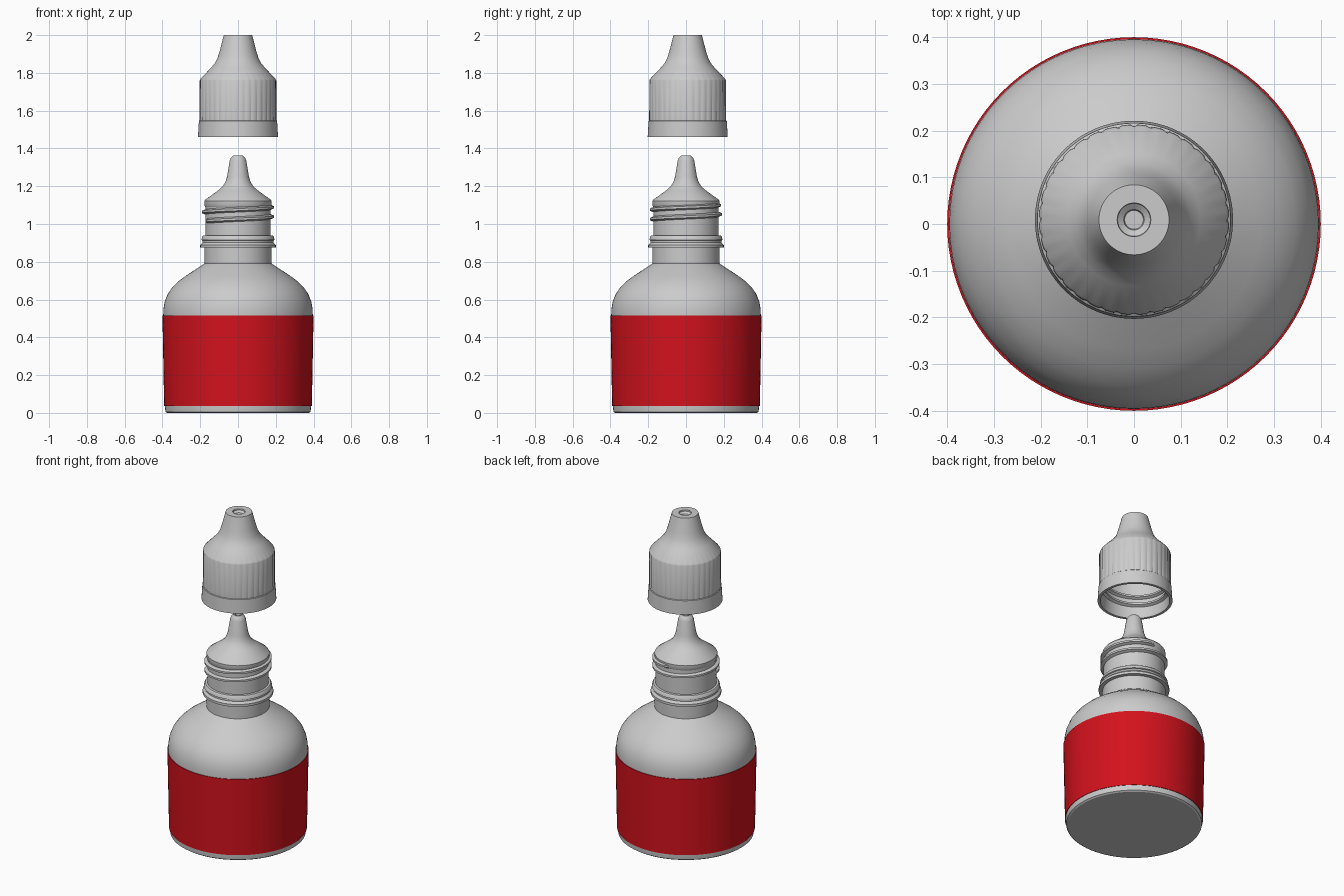
import bpy, bmesh
from math import sin, cos, pi, radians

if "Cube" in bpy.data.objects:
    bpy.data.objects.remove(bpy.data.objects["Cube"])


def finish(name, bm, y=0.0, color=None):
    bmesh.ops.recalc_face_normals(bm, faces=bm.faces)
    me = bpy.data.meshes.new(name)
    bm.to_mesh(me)
    bm.free()
    ob = bpy.data.objects.new(name, me)
    ob.location.y = y
    bpy.context.collection.objects.link(ob)
    if color:
        mat = bpy.data.materials.new(name + "_color")
        mat.diffuse_color = color
        mat.use_nodes = True
        mat.node_tree.nodes["Principled BSDF"].inputs["Base Color"].default_value = mat.diffuse_color
        me.materials.append(mat)
    bpy.ops.object.select_all(action='DESELECT')
    ob.select_set(True)
    bpy.context.view_layer.objects.active = ob
    bpy.ops.object.shade_smooth_by_angle(angle=radians(30))
    return ob


def lathe(name, profile, segs=96, closed=False, groove=None, **kw):
    """Revolve (r, z) points; groove = (zmin, zmax, every, depth) cuts vertical grip lines."""
    bm = bmesh.new()
    rings = []
    for r, z in profile:
        if r < 1e-6:
            rings.append([bm.verts.new((0, 0, z))] * segs)
            continue
        ring = []
        for i in range(segs):
            rr = r
            if groove and r > 0.195 and groove[0] <= z <= groove[1] and i % groove[2] == 0:
                rr -= groove[3]
            a = 2 * pi * i / segs
            ring.append(bm.verts.new((rr * cos(a), rr * sin(a), z)))
        rings.append(ring)
    pairs = list(zip(rings, rings[1:]))
    if closed:
        pairs.append((rings[-1], rings[0]))
    for a, b in pairs:
        for i in range(segs):
            j = (i + 1) % segs
            bm.faces.new(list(dict.fromkeys((a[i], a[j], b[j], b[i]))))
    return finish(name, bm, **kw)


def thread(name, root, crest, z0, pitch, turns, start, half, **kw):
    """Helical ridge from root radius to crest radius, fading out at both ends."""
    bm = bmesh.new()
    n = int(72 * turns)
    prev = None
    for i in range(n + 1):
        t = i / n
        a = start + 2 * pi * turns * t
        z = z0 + pitch * turns * t
        fade = min(1, i / 5, (n - i) / 5)
        c = root + (crest - root) * max(fade, 0.1)
        sec = [(root, -half), (c, -half * 0.4), (c, half * 0.4), (root, half)]
        ring = [bm.verts.new((r * cos(a), r * sin(a), z + dz)) for r, dz in sec]
        if prev:
            for k in range(4):
                m = (k + 1) % 4
                bm.faces.new((prev[k], prev[m], ring[m], ring[k]))
        if i in (0, n):
            bm.faces.new(ring)
        prev = ring
    return finish(name, bm, **kw)


# Bottle body with shoulder, neck and two collar rings
lathe("bottle", [
    (0, 0), (0.375, 0), (0.384, 0.006), (0.387, 0.03), (0.396, 0.515),
    (0.395, 0.55), (0.388, 0.59), (0.372, 0.63), (0.345, 0.668), (0.31, 0.701),
    (0.27, 0.73), (0.178, 0.79), (0.178, 0.875), (0.2, 0.875), (0.2, 0.89),
    (0.187, 0.903), (0.187, 0.913), (0.194, 0.916), (0.19, 0.932), (0.185, 0.938),
    (0.173, 0.94), (0.173, 1.1), (0, 1.1)])

# Wrap-around label
lathe("label", [(0.388, 0.037), (0.391, 0.037), (0.4, 0.515), (0.395, 0.515)],
      closed=True, color=(0.65, 0.006, 0.012, 1))

# Screw thread on the neck
thread("neck_thread", 0.171, 0.191, 1.015, 0.05, 1.75, radians(190), 0.014)

# Dropper nozzle with a small opening
lathe("dropper_nozzle", [
    (0, 1.09), (0.173, 1.09), (0.178, 1.1), (0.178, 1.122), (0.174, 1.128),
    (0.105, 1.178), (0.082, 1.198), (0.067, 1.222), (0.058, 1.25), (0.044, 1.335),
    (0.038, 1.35), (0.026, 1.362), (0.018, 1.362), (0.014, 1.32), (0, 1.32)], segs=64)

# Hollow cap with tapered top, dimple, grip grooves and base flange
CAP_Y = 0.009
lathe("cap", [
    (0, 1.975), (0.02, 1.975), (0.022, 1.982), (0.035, 1.992), (0.036, 2.0),
    (0.075, 2.0), (0.079, 1.985), (0.097, 1.915), (0.108, 1.88), (0.122, 1.852),
    (0.142, 1.828), (0.199, 1.768), (0.203, 1.76), (0.204, 1.548), (0.207, 1.545),
    (0.212, 1.46), (0.196, 1.46), (0.19, 1.49), (0.188, 1.74), (0.12, 1.8),
    (0.085, 1.85), (0.062, 1.95), (0, 1.95)],
    segs=144, groove=(1.547, 1.765, 4, 0.003), y=CAP_Y)

# Internal thread of the cap
thread("cap_thread", 0.19, 0.173, 1.52, 0.05, 2.0, radians(60), 0.014, y=CAP_Y)
